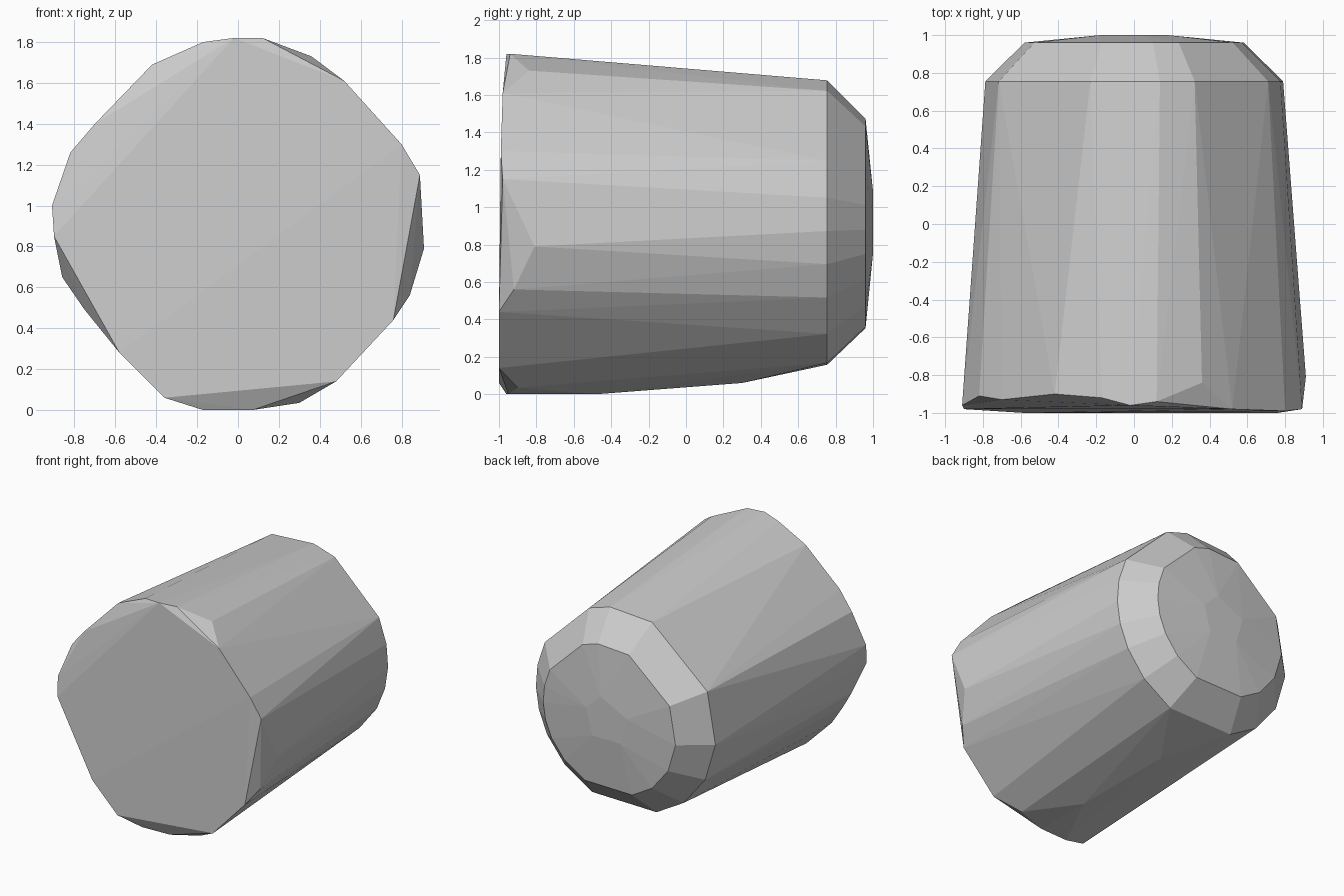
import bpy, bmesh
from math import radians, cos, sin

CENTRE_Z = 0.90

# worn front rim, clockwise from the top: x, y, z
rim = [
    (-0.02, -0.96, 1.82), (0.12, -0.94, 1.82), (0.36, -0.84, 1.73),
    (0.52, -0.98, 1.61), (0.80, -0.99, 1.30), (0.89, -0.98, 1.15),
    (0.91, -0.81, 0.79), (0.84, -0.92, 0.56), (0.76, -1.00, 0.44),
    (0.48, -1.00, 0.14), (0.30, -0.90, 0.035), (0.07, -0.48, 0.0),
    (0.07, -0.95, 0.0), (-0.17, -0.96, 0.0), (-0.36, -1.00, 0.06),
    (-0.58, -1.00, 0.28), (-0.75, -0.90, 0.49), (-0.86, -0.85, 0.65),
    (-0.90, -0.98, 0.85), (-0.91, -0.96, 1.00), (-0.82, -0.91, 1.26),
    (-0.70, -0.93, 1.40), (-0.42, -0.90, 1.69), (-0.17, -0.92, 1.80),
    (0.00, 0.30, 0.06),
]

# irregular facet directions shared by the shoulder and end cap
angles = [80, 66, 26, 11, -2, -15, -29, -47, -68, -110, -130, -152,
          -175, 155, 107]


def ring(y, radius, degs):
    return [(radius * cos(radians(a)), y, CENTRE_Z + radius * sin(radians(a)))
            for a in degs]


points = rim + ring(0.755, 0.79, angles) + ring(0.96, 0.582, angles)
# shallow bulge of the end cap
points += ring(1.0, 0.19, [20, 75, 160, 230, 310])

# faceted plug: convex skin around the rim, shoulder and cap
bm = bmesh.new()
for p in points:
    bm.verts.new(p)
hull = bmesh.ops.convex_hull(bm, input=bm.verts)
loose = [v for v in bm.verts if not v.link_faces]
bmesh.ops.delete(bm, geom=loose, context='VERTS')
bmesh.ops.dissolve_limit(bm, angle_limit=radians(1), verts=bm.verts, edges=bm.edges)
bmesh.ops.recalc_face_normals(bm, faces=bm.faces)
mesh = bpy.data.meshes.new("tapered_plug")
bm.to_mesh(mesh)
bm.free()
bpy.context.collection.objects.link(bpy.data.objects.new("tapered_plug", mesh))
